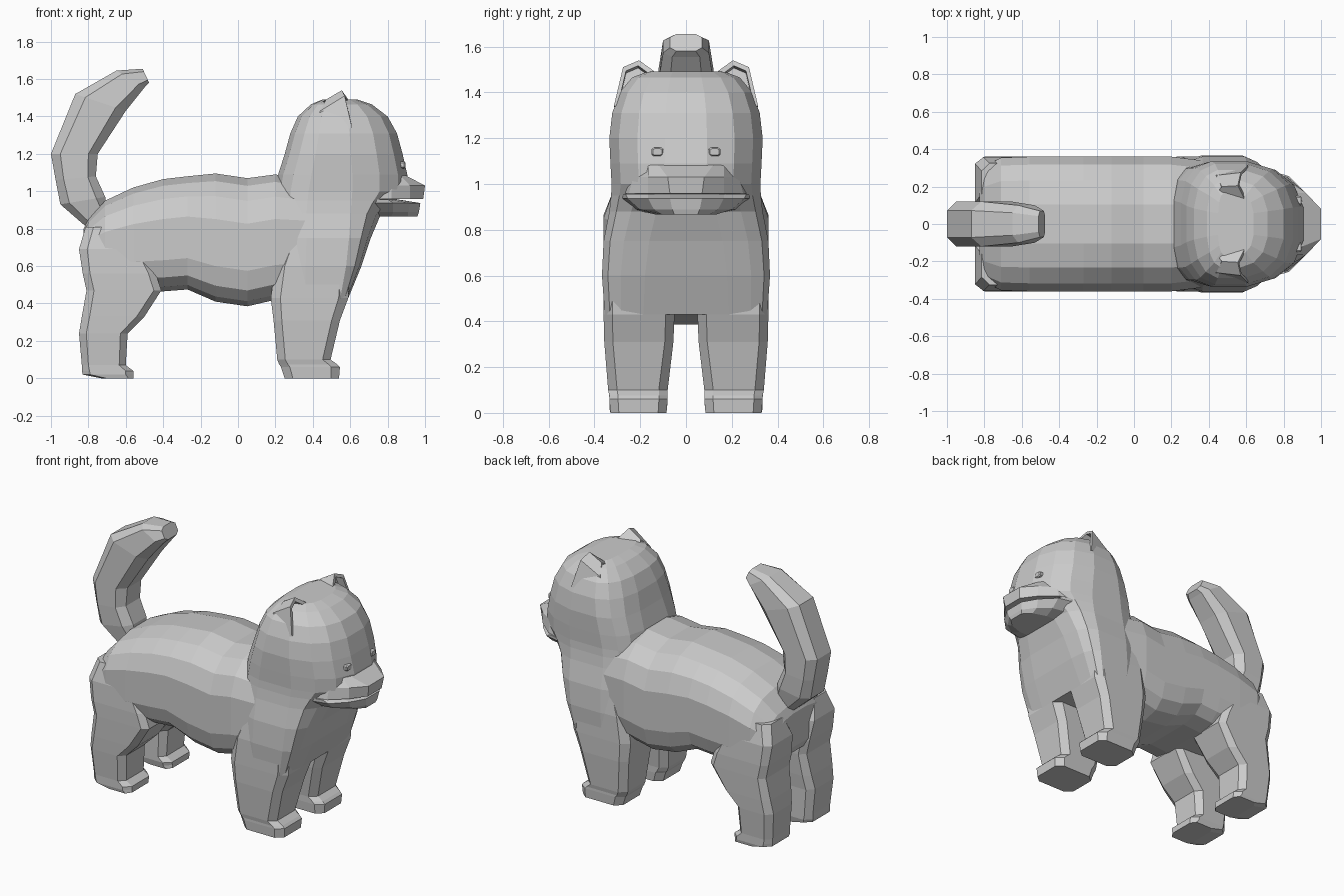
import bpy, bmesh
from math import sin, cos, pi
from mathutils import Vector


def make(name, bm):
    bmesh.ops.recalc_face_normals(bm, faces=bm.faces[:])
    me = bpy.data.meshes.new(name)
    bm.to_mesh(me)
    bm.free()
    ob = bpy.data.objects.new(name, me)
    bpy.context.collection.objects.link(ob)
    return ob


def loft(name, rings):
    """Skin a list of equal-length point rings and cap both ends."""
    bm = bmesh.new()
    vs = [[bm.verts.new(p) for p in r] for r in rings]
    n = len(vs[0])
    for a, b in zip(vs, vs[1:]):
        for i in range(n):
            j = (i + 1) % n
            bm.faces.new((a[i], a[j], b[j], b[i]))
    bm.faces.new(vs[0])
    bm.faces.new(vs[-1])
    return make(name, bm)


def rounded(n, ea, eb):
    """Unit superellipse, exponent ea where v > 0 and eb where v < 0 (first axis u)."""
    pts = []
    for i in range(n):
        t = (i + 0.5) * 2 * pi / n
        c, s = cos(t), sin(t)
        e = ea if s > 0 else eb
        m = cos(pi / n) ** (2 / e)
        pts.append((abs(c) ** (2 / e) / m * (1 if c > 0 else -1),
                    abs(s) ** (2 / e) / m * (1 if s > 0 else -1)))
    return pts


def chamfered(k):
    return [(1, k), (k, 1), (-k, 1), (-1, k), (-1, -k), (-k, -1), (k, -1), (1, -k)]


# Torso: x, bottom, top, half width
torso = [(-.825, .58, .80, .24), (-.80, .53, .85, .31), (-.71, .48, .95, .355),
         (-.56, .47, 1.02, .36), (-.40, .465, 1.065, .36), (-.27, .475, 1.08, .36),
         (-.12, .41, 1.095, .36), (.05, .385, 1.07, .36), (.20, .42, 1.09, .36),
         (.36, .45, 1.06, .34)]
loft("torso", [[(x, w * u, (a + b) / 2 + (b - a) / 2 * v) for u, v in rounded(16, 2.6, 4)]
               for x, a, b, w in torso])

# Chest, neck and head: z, back x, front x, half width, front and back squareness
head = [(.43, .19, .59, .355, 5, 4), (.60, .19, .66, .367, 4.5, 4), (.75, .20, .71, .36, 4, 4),
        (.88, .20, .765, .335, 3.4, 4), (.95, .20, .84, .327, 2.8, 3.8), (1.0, .20, .905, .325, 2.5, 3.6),
        (1.09, .215, .905, .33, 2.5, 3.3), (1.20, .25, .88, .335, 2.5, 3), (1.31, .28, .85, .322, 2.5, 2.7),
        (1.40, .32, .80, .29, 2.5, 2.6), (1.465, .39, .715, .235, 2.6, 2.6), (1.49, .45, .64, .17, 3, 3)]
loft("chest_and_head", [[(.5 + (f - .5 if u > 0 else .5 - b) * u, w * v, z)
                         for v, u in rounded(16, ef, eb)] for z, b, f, w, ef, eb in head])


# Muzzle and lower jaw: plan outlines at stacked heights
def plan(half, z):
    pts = half + [(x, -y) for x, y in reversed(half)]
    return [(x, y, z) for x, y in pts]


loft("muzzle", [plan([(.70, .28), (.82, .25), (.92, .165), (.99, .07)], .958),
                plan([(.70, .27), (.82, .23), (.92, .165), (1.0, .08)], 1.03),
                plan([(.70, .20), (.80, .18), (.87, .165), (.90, .12)], 1.083)])
loft("lower_jaw", [plan([(.68, .13), (.82, .13), (.91, .10), (.96, .05)], .866),
                   plan([(.68, .23), (.83, .20), (.91, .14), (.967, .06)], .888),
                   plan([(.68, .29), (.83, .255), (.92, .165), (.975, .07)], .937),
                   plan([(.68, .29), (.80, .265), (.84, .165), (.85, .07)], .957)])

# Tail: outer edge x/z, inner edge x/z, half width
tail = [((-.80, .80), (-.70, .90), .09), ((-.95, .93), (-.71, .97), .115),
        ((-.975, 1.06), (-.76, 1.08), .12), ((-1.0, 1.2), (-.75, 1.2), .12),
        ((-.87, 1.52), (-.60, 1.43), .12), ((-.65, 1.645), (-.50, 1.555), .10),
        ((-.51, 1.655), (-.475, 1.58), .07)]
rings = []
for o, i, w in tail:
    o, i = Vector(o), Vector(i)
    c, d = (o + i) / 2, (o - i) / 2
    rings.append([(c.x + d.x * u, w * v, c.y + d.y * u) for u, v in chamfered(.6)])
loft("tail", rings)

# Legs: z, back x, front x, inner y, outer y, flatness
front_leg = [(0, .25, .54, .085, .33, .7), (.06, .23, .545, .08, .335, .7), (.075, .22, .53, .08, .335, .7),
             (.10, .21, .495, .08, .34, .7), (.31, .19, .545, .055, .357, .75), (.43, .175, .59, .05, .36, .75),
             (.60, .20, .60, .06, .36, .75), (.80, .28, .55, .08, .335, .7)]
hind_leg = [(0, -.73, -.56, .09, .33, .7), (.02, -.83, -.56, .085, .335, .7), (.04, -.835, -.56, .08, .335, .7),
            (.07, -.835, -.60, .08, .335, .7), (.24, -.85, -.59, .08, .35, .7), (.33, -.835, -.50, .07, .355, .75),
            (.47, -.81, -.41, .06, .36, .8), (.56, -.83, -.44, .06, .362, .8), (.69, -.85, -.50, .08, .357, .75),
            (.81, -.815, -.6, .12, .325, .6)]
for s, side in ((1, "left"), (-1, "right")):
    for name, leg in (("front_leg", front_leg), ("hind_leg", hind_leg)):
        loft(f"{name}_{side}", [[((a + b) / 2 + (b - a) / 2 * u, s * ((c + d) / 2 + (d - c) / 2 * v), z)
                                 for u, v in chamfered(k)] for z, a, b, c, d, k in leg])

    # Ear: wedge sloping back into the head, hollow at the front
    back = [(.43, .15, 1.46), (.47, .20, 1.49), (.44, .26, 1.43), (.38, .285, 1.28), (.44, .18, 1.30)]
    rim = [(.60, .115, 1.475), (.555, .205, 1.54), (.57, .275, 1.51), (.61, .315, 1.34), (.605, .20, 1.36)]
    mid = sum((Vector(p) for p in rim), Vector()) / 5
    inner = [Vector(p).lerp(mid, .25) for p in rim]
    floor = [p + Vector((-.05, 0, -.01)) for p in inner]
    loft(f"ear_{side}", [[(p[0], s * p[1], p[2]) for p in r] for r in (back, rim, inner, floor)])

    # Eye: small rounded block
    loft(f"eye_{side}", [[(x, s * .125 + .026 * k * u, 1.14 + .019 * k * v) for u, v in chamfered(.6)]
                         for x, k in ((.85, 1), (.888, 1), (.895, .75))])
